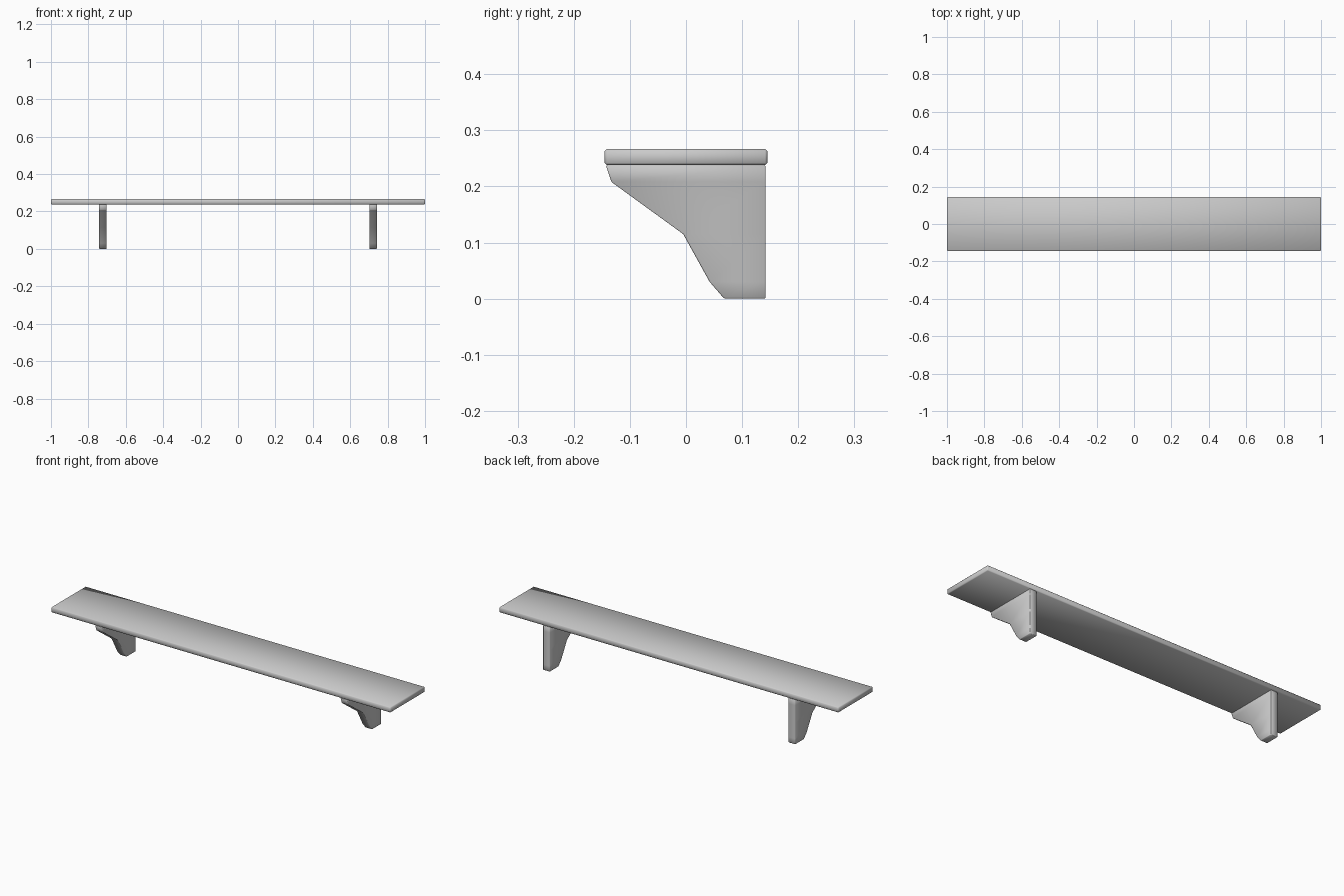
import bpy, bmesh

if "Cube" in bpy.data.objects:
    bpy.data.objects.remove(bpy.data.objects["Cube"])


def finish(name, bm, bevel):
    """Make a smooth-shaded object with a narrow chamfer."""
    bmesh.ops.recalc_face_normals(bm, faces=bm.faces)
    for f in bm.faces:
        f.smooth = True
    mesh = bpy.data.meshes.new(name)
    bm.to_mesh(mesh)
    bm.free()
    obj = bpy.data.objects.new(name, mesh)
    bpy.context.collection.objects.link(obj)
    mod = obj.modifiers.new("chamfer", 'BEVEL')
    mod.width = bevel
    mod.segments = 1
    mod.limit_method = 'ANGLE'
    mod.angle_limit = 0.6
    return obj


# shelf board
bm = bmesh.new()
bmesh.ops.create_cube(bm, size=1)
for v in bm.verts:
    v.co.x *= 2.0
    v.co.y *= 0.29
    v.co.z = 0.2525 + v.co.z * 0.029
finish("shelf_board", bm, 0.004)

# brackets: straight back edge, stepped front edge given as (y, z)
FRONT = [(0.068, 0.0), (0.042, 0.03), (-0.005, 0.115), (-0.133, 0.208), (-0.143, 0.238)]
BACK = 0.142


def bracket(name, x, half=0.02):
    bm = bmesh.new()
    rows = [[bm.verts.new(c) for c in ((x - half, y, z), (x + half, y, z),
                                       (x + half, BACK, z), (x - half, BACK, z))]
            for y, z in FRONT]
    for a, b in zip(rows, rows[1:]):
        for i in range(4):
            j = (i + 1) % 4
            bm.faces.new((a[i], a[j], b[j], b[i]))
    bm.faces.new(rows[0])
    bm.faces.new(rows[-1])
    finish(name, bm, 0.002)


bracket("left_bracket", -0.723)
bracket("right_bracket", 0.723)
